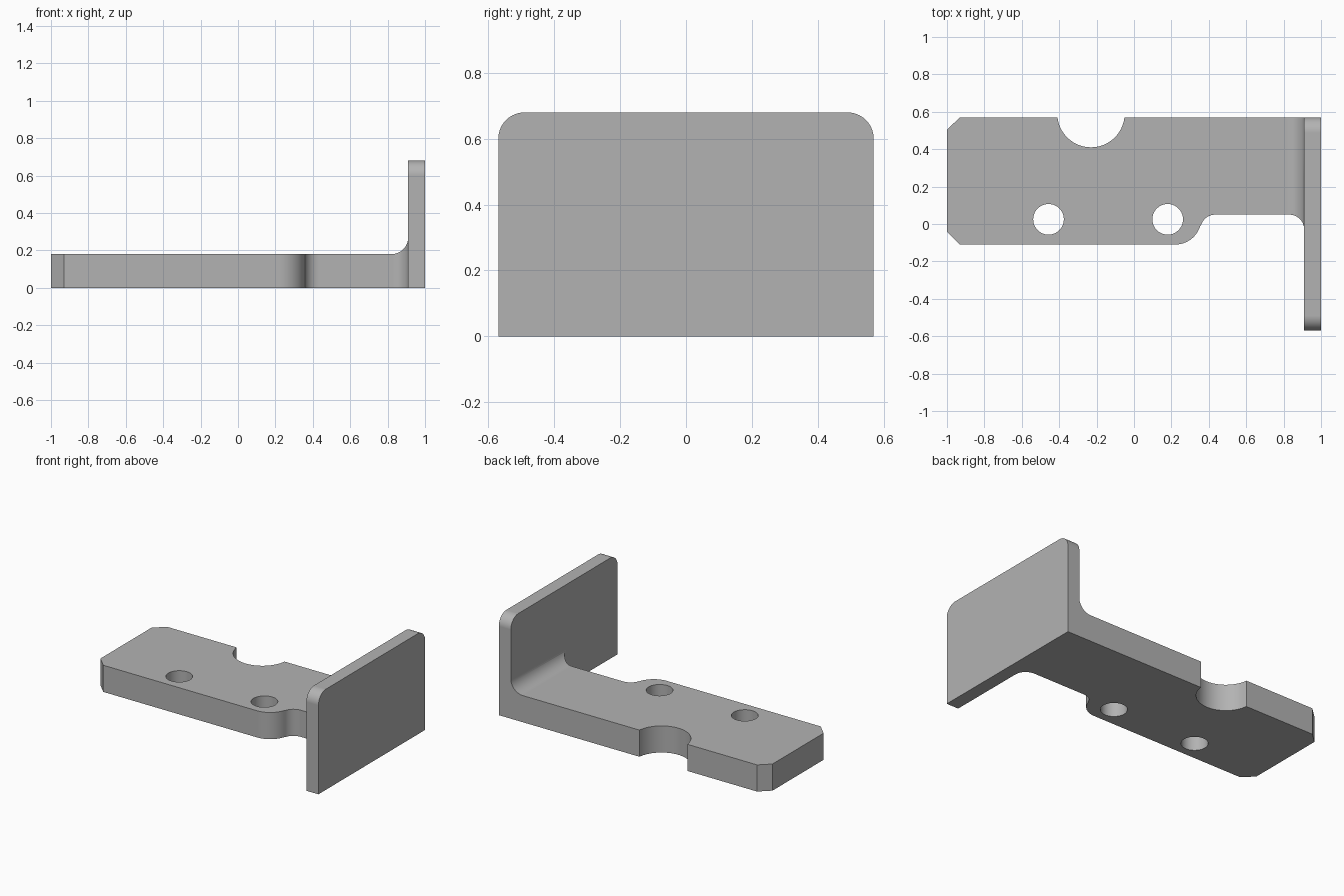
import bpy
from math import radians, cos, sin
from mathutils import Vector

cube = bpy.data.objects.get("Cube")
if cube:
    bpy.data.objects.remove(cube, do_unlink=True)

steel = bpy.data.materials.new("plain_grey")
steel.use_nodes = True
GREY = (0.45, 0.45, 0.45, 1)
steel.diffuse_color = GREY
steel.node_tree.nodes["Principled BSDF"].inputs["Base Color"].default_value = GREY


def arc(cx, cy, r, start, end, steps=16):
    """Points along an arc, angles in degrees."""
    angles = [radians(start + (end - start) * i / steps) for i in range(steps + 1)]
    return [(cx + r * cos(a), cy + r * sin(a)) for a in angles]


def prism(name, outline, axis, low, high):
    """Extrude a closed 2D outline along x, y or z."""
    place = {"x": lambda a, b, d: (d, a, b),
             "y": lambda a, b, d: (a, d, b),
             "z": lambda a, b, d: (a, b, d)}[axis]
    n = len(outline)
    verts = [Vector(place(a, b, d)) for d in (low, high) for a, b in outline]
    faces = [list(range(n))[::-1], list(range(n, 2 * n))]
    faces += [[i, (i + 1) % n, n + (i + 1) % n, n + i] for i in range(n)]
    if axis == "y":
        faces = [f[::-1] for f in faces]
    mesh = bpy.data.meshes.new(name)
    mesh.from_pydata(verts, [], faces)
    mesh.materials.append(steel)
    obj = bpy.data.objects.new(name, mesh)
    bpy.context.collection.objects.link(obj)
    return obj


def combine(target, tool, operation):
    """Apply a boolean and discard the tool."""
    bpy.context.view_layer.objects.active = target
    mod = target.modifiers.new("boolean", "BOOLEAN")
    mod.operation = operation
    mod.solver = "EXACT"
    mod.object = tool
    bpy.ops.object.modifier_apply(modifier=mod.name)
    bpy.data.objects.remove(tool, do_unlink=True)


BACK, FRONT = 0.57, -0.11
THICK, WALL = 0.18, 0.91

# Plan outline, counterclockwise: chamfered end, stepped front edge, notched back edge
plan = [(-1, -0.04), (-0.93, FRONT)]
plan += arc(0.22, 0.03, 0.14, -90, -15.6)
plan += arc(0.435, -0.03, 0.08, 164.4, 90)
plan += arc(0.83, -0.03, 0.08, 90, 0)
plan += [(0.95, -0.03), (0.95, BACK)]
plan += arc(-0.23, 0.59, 0.18, -6.4, -173.6, 32)
plan += [(-0.93, BACK), (-1, 0.505)]
bracket = prism("bracket", plan, "z", 0, 0.27)

# Side profile with the inner bend fillet trims the plate to thickness
side = [(-1.1, -0.1), (0.96, -0.1), (0.96, 0.27)]
side += arc(WALL - 0.09, THICK + 0.09, 0.09, 0, -90) + [(-1.1, THICK)]
combine(bracket, prism("trim", side, "y", -0.7, 0.7), "INTERSECT")

# Upright flange with rounded top corners
flange = [(-BACK, 0), (BACK, 0)]
flange += arc(BACK - 0.08, 0.6, 0.08, 0, 90) + arc(0.08 - BACK, 0.6, 0.08, 90, 180)
combine(bracket, prism("flange", flange, "x", WALL, 1), "UNION")

# Two screw holes
for x in (-0.457, 0.18):
    hole = arc(x, 0.025, 0.082, 0, 360, 40)[:-1]
    combine(bracket, prism("hole", hole, "z", -0.1, 0.4), "DIFFERENCE")

# Smooth fillets, crisp edges, flat faces kept flat
bpy.ops.object.select_all(action="DESELECT")
bracket.select_set(True)
bpy.context.view_layer.objects.active = bracket
bpy.ops.object.shade_smooth_by_angle(angle=radians(30))
weighted = bracket.modifiers.new("flat_faces", "WEIGHTED_NORMAL")
weighted.keep_sharp = True
